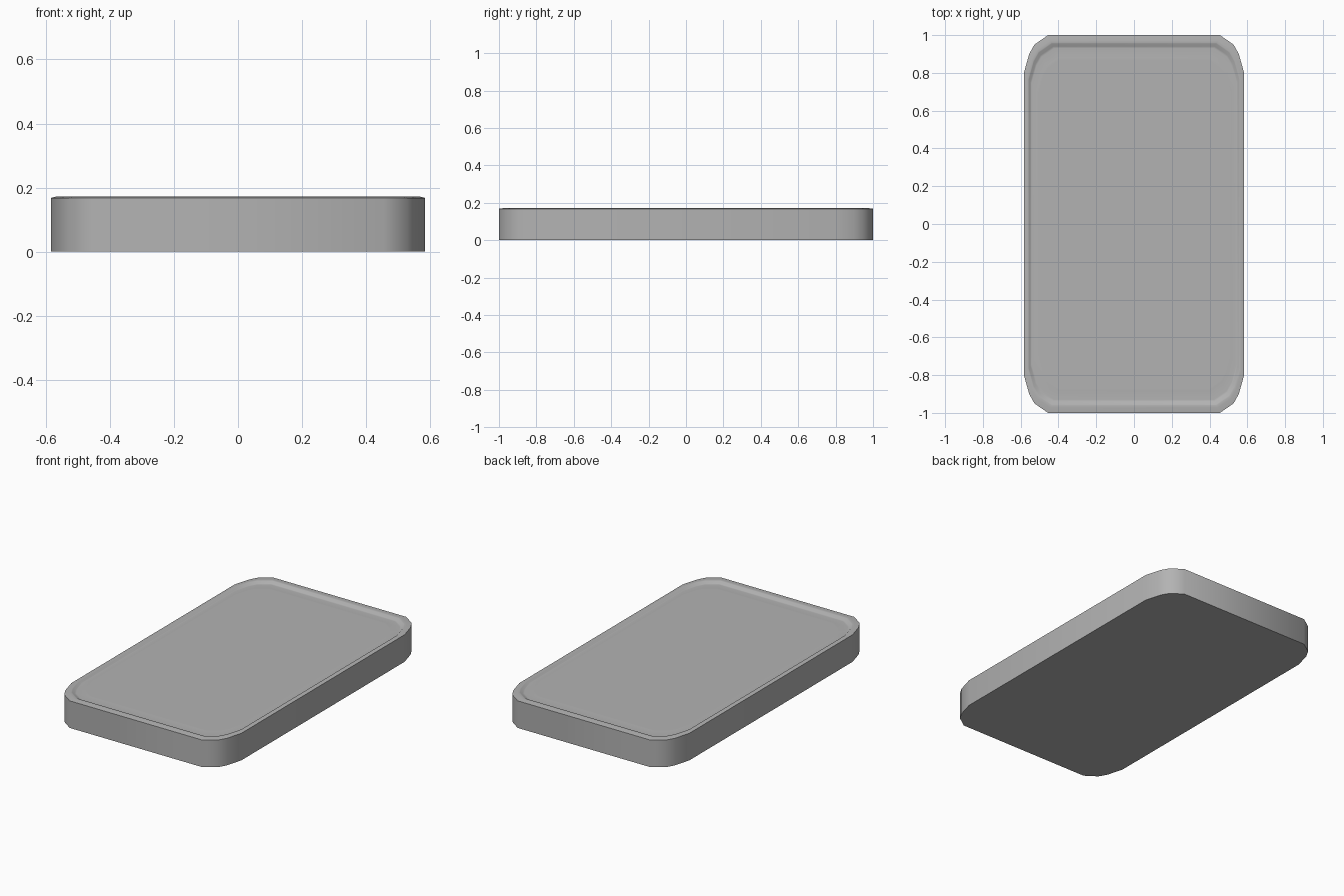
import bpy, bmesh, math

if "Cube" in bpy.data.objects:
    bpy.data.objects.remove(bpy.data.objects["Cube"])

# Rounded-rectangle outline: one corner, mirrored to the other three
corner = [(0.583, 0.80), (0.555, 0.90), (0.527, 0.95), (0.455, 1.0)]
outline = (corner
           + [(-x, y) for x, y in reversed(corner)]
           + [(-x, -y) for x, y in corner]
           + [(x, -y) for x, y in reversed(corner)])

# Cross-section as (outline scale, height): wall, rim, groove, raised panel
profile = [(1.0, 0.0), (1.0, 0.168), (0.972, 0.172), (0.960, 0.172), (0.955, 0.171),
           (0.940, 0.160), (0.930, 0.159), (0.88, 0.163), (0.87, 0.163)]

bm = bmesh.new()
rings = [[bm.verts.new((x * s, y * s, z)) for x, y in outline] for s, z in profile]
n = len(outline)
for low, high in zip(rings, rings[1:]):
    for i in range(n):
        j = (i + 1) % n
        bm.faces.new((low[i], low[j], high[j], high[i]))

# Underside and inner panel
bm.faces.new(list(reversed(rings[0])))
bm.faces.new(rings[-1])

mesh = bpy.data.meshes.new("rimmed_tray")
bm.to_mesh(mesh)
bm.free()
tray = bpy.data.objects.new("rimmed_tray", mesh)
bpy.context.collection.objects.link(tray)

# Dark grey finish
finish = bpy.data.materials.new("dark_grey")
finish.diffuse_color = (0.45, 0.45, 0.45, 1.0)
finish.use_nodes = True
finish.node_tree.nodes["Principled BSDF"].inputs["Base Color"].default_value = finish.diffuse_color
mesh.materials.append(finish)

# Smooth corners, crisp rim edges
bpy.context.view_layer.objects.active = tray
tray.select_set(True)
bpy.ops.object.shade_smooth_by_angle(angle=math.radians(40))
